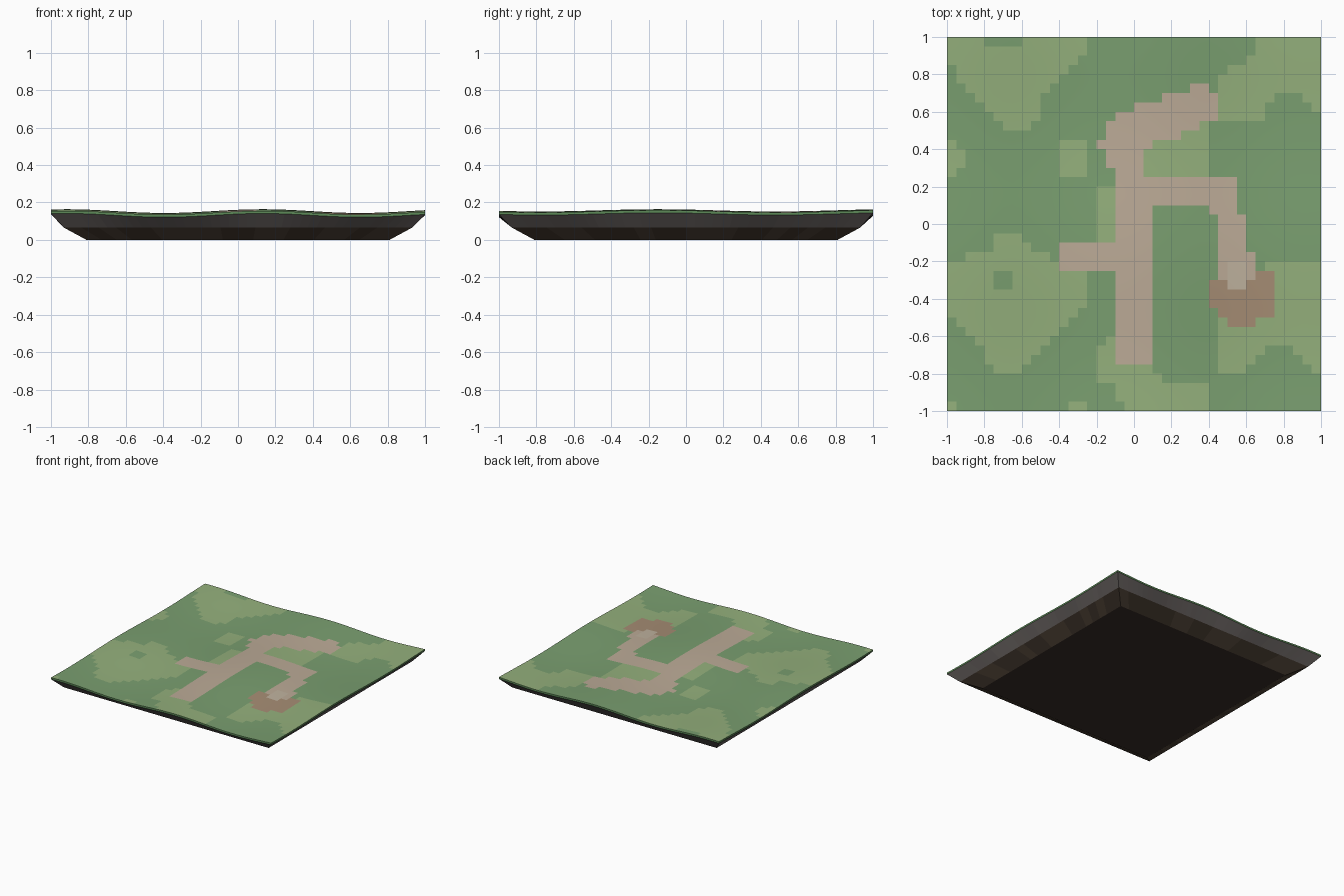
import bpy, bmesh, math, random

if "Cube" in bpy.data.objects:
    bpy.data.objects.remove(bpy.data.objects["Cube"])

random.seed(4)
N = 40            # cells per side
C = 2 / N         # cell size


def mat(name, hexcol):
    def lin(c):
        return c / 12.92 if c <= 0.04045 else ((c + 0.055) / 1.055) ** 2.4
    m = bpy.data.materials.new(name)
    m.diffuse_color = [lin(int(hexcol[i:i + 2], 16) / 255) for i in (0, 2, 4)] + [1]
    m.use_nodes = True
    m.node_tree.nodes["Principled BSDF"].inputs["Base Color"].default_value = m.diffuse_color
    return m


DARK, LIGHT, PATH, DIRT, STONE, EDGE = range(6)
ground_mats = [mat("dark_grass", "7a9f70"), mat("light_grass", "94b07c"),
               mat("path", "bcab97"), mat("dirt", "a68d74"),
               mat("pale_path", "bfb29e"), mat("grass_edge", "5d8a58")]
rock_mats = [mat("rock", "6a6462"), mat("rock_dark", "67615f")]
earth_mats = [mat("earth", "54473a"), mat("earth_dark", "483c31"), mat("earth_bottom", "382d27")]


def height(x, y):
    return 0.148 + 0.010 * math.cos(6 * (x - 0.13)) + 0.006 * math.cos(5 * (y + 0.15))


def box(x0, y0, x1, y1):
    return [(x0, y0), (x1, y0), (x1, y1), (x0, y1)]


def disc(cx, cy, rx, ry):
    return [(cx + rx * math.cos(k * math.pi / 8), cy + ry * math.sin(k * math.pi / 8))
            for k in range(16)]


def inside(x, y, poly):
    hit = False
    for (ax, ay), (bx, by) in zip(poly, poly[1:] + poly[:1]):
        if (ay > y) != (by > y) and x < ax + (y - ay) * (bx - ax) / (by - ay):
            hit = not hit
    return hit


# Ground patches, later ones paint over earlier ones
light_patches = [
    [(-1, 1), (-1, .86), (-.8, .62), (-.7, .5), (-.58, .5), (-.5, .56), (-.5, .7),
     (-.35, .8), (-.25, .92), (-.25, 1)],
    [(.65, 1), (.65, .92), (.45, .77), (.45, .55), (.7, .55), (.75, .7), (.9, .7),
     (1, .58), (1, 1)],
    [(.05, .25), (.4, .25), (.4, .55), (.3, .52), (.05, .42)],
    [(-1, -.2), (-.75, -.13), (-.75, -.05), (-.6, -.05), (-.5, -.15), (-.25, -.26),
     (-.25, -.45), (-.5, -.65), (-.6, -.8), (-.75, -.8), (-.85, -.62), (-1, -.5)],
    [(-.1, -.6), (-.2, -.7), (-.2, -.84), (-.1, -.88), (-.05, -1), (.4, -1),
     (.4, -.85), (.1, -.82), (.1, -.7)],
    [(1, -.2), (.7, -.2), (.45, -.46), (.45, -.8), (.6, -.78), (.72, -.65),
     (.85, -.68), (.9, -.76), (1, -.8)],
    disc(-1, .35, .1, .1), disc(-.325, .35, .08, .1), box(-.2, -.1, -.1, .2),
    box(-.35, -1, -.25, -.95), box(-1, -1, -.95, -.95),
]
dark_patches = [box(-.8, .95, -.6, 1), box(-.75, -.35, -.65, -.25)]
paths = [
    box(-.1, -.75, .1, .25), box(-.4, -.25, 0, -.1), box(0, .1, .4, .25),
    [(-.2, .42), (-.13, .57), (.36, .75), (.45, .7), (.45, .55), (.35, .52),
     (.05, .4), (.05, .25), (-.1, .25), (-.15, .4)],
    box(.4, .05, .55, .25), box(.45, -.3, .6, .05), box(.6, -.3, .65, -.15),
]
layers = ([(p, LIGHT) for p in light_patches] + [(p, DARK) for p in dark_patches]
          + [(disc(.58, -.375, .18, .18), DIRT)] + [(p, PATH) for p in paths]
          + [(box(.5, -.35, .6, -.2), STONE)])


def ground(x, y):
    kind = DARK
    for poly, k in layers:
        if inside(x, y, poly):
            kind = k
    return kind


# Outline of the tile, counter-clockwise from above
line = [-1 + i * C for i in range(N)]
outline = ([(t, -1) for t in line] + [(1, t) for t in line]
           + [(-t, 1) for t in line] + [(-1, -t) for t in line])


def band(bm, upper, lower, pick):
    """Quads between two closed rings of vertices."""
    n = len(upper)
    for i in range(n):
        j = (i + 1) % n
        bm.faces.new((lower[i], lower[j], upper[j], upper[i])).material_index = pick(i)


def ring(bm, scale, z):
    return [bm.verts.new((x * scale, y * scale, z(x, y))) for x, y in outline]


def finish(bm, name, mats):
    me = bpy.data.meshes.new(name)
    bm.to_mesh(me)
    bm.free()
    for m in mats:
        me.materials.append(m)
    bpy.context.collection.objects.link(bpy.data.objects.new(name, me))


def skirt(x, y):
    return height(x, y) - 0.014


# Rolling grass surface with its thin edge
bm = bmesh.new()
grid = [[bm.verts.new((-1 + i * C, -1 + j * C, height(-1 + i * C, -1 + j * C)))
         for j in range(N + 1)] for i in range(N + 1)]
for i in range(N):
    for j in range(N):
        f = bm.faces.new((grid[i][j], grid[i + 1][j], grid[i + 1][j + 1], grid[i][j + 1]))
        f.material_index = ground(-1 + (i + .5) * C, -1 + (j + .5) * C)
        f.smooth = True
rim = [grid[round((x + 1) / C)][round((y + 1) / C)] for x, y in outline]
band(bm, rim, ring(bm, 1, skirt), lambda i: EDGE)
finish(bm, "grass_surface", ground_mats)

# Grey rock layer
bm = bmesh.new()
band(bm, ring(bm, 1, skirt), ring(bm, .93, lambda x, y: .065), lambda i: i // 5 % 2)
finish(bm, "rock_layer", rock_mats)

# Tapered striped earth base with flat bottom
stripes = [random.randint(0, 1) for _ in range(2 * N)]
bm = bmesh.new()
foot = ring(bm, .81, lambda x, y: 0)
band(bm, ring(bm, .93, lambda x, y: .065), foot, lambda i: stripes[i // 2])
bm.faces.new(foot[::-1]).material_index = 2
finish(bm, "earth_base", earth_mats)
